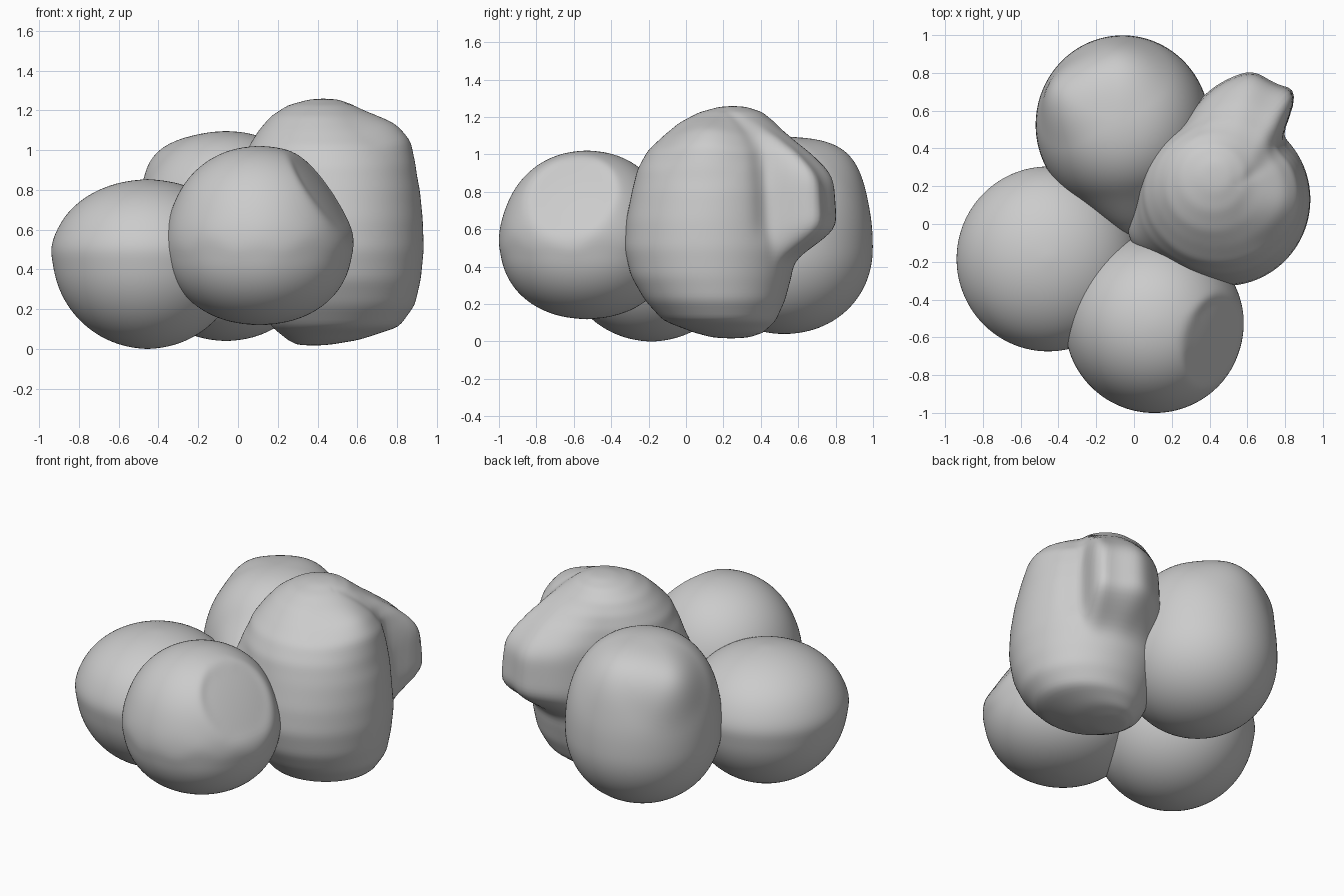
import bpy, bmesh, math
from mathutils import Vector

if "Cube" in bpy.data.objects:
    bpy.data.objects.remove(bpy.data.objects["Cube"])

SIDES = 80


def smooth(a, b, x):
    t = max(0.0, min(1.0, (x - a) / (b - a)))
    return t * t * (3 - 2 * t)


def dome_levels(c, r, up, down, square_up=1.0, square_down=1.0, lip=0.0):
    """Rings (z, cx, cy, rx, ry) of a lobe with different upper and lower halves."""
    out = []
    for i in range(1, 28):
        a = math.radians(-90 + 180 * i / 28)
        s, k = math.sin(a), math.cos(a)
        e, h = (square_up, up) if s > 0 else (square_down, down)
        z = c[2] + math.copysign(abs(s) ** e, s) * h
        k = k ** e
        # narrow overhanging lip where the halves meet
        grow = 1 + lip * smooth(-0.1, 0.02, s) * (1 - smooth(0.05, 0.4, s))
        out.append((z, c[0], c[1], r[0] * k * grow, r[1] * k * grow))
    return out


def lobe(name, levels, deform=None):
    bm = bmesh.new()
    rings = []
    for z, cx, cy, rx, ry in levels:
        ring = []
        for i in range(SIDES):
            a = math.tau * i / SIDES
            p = Vector((cx + rx * math.cos(a), cy + ry * math.sin(a), z))
            ring.append(bm.verts.new(deform(p) if deform else p))
        rings.append(ring)
    for lo, hi in zip(rings, rings[1:]):
        for i in range(SIDES):
            j = (i + 1) % SIDES
            bm.faces.new((lo[i], lo[j], hi[j], hi[i]))
    # close both poles with fans
    for ring, flip in ((rings[0], True), (rings[-1], False)):
        mid = sum((v.co for v in ring), Vector()) / SIDES
        mid.z += -0.004 if flip else 0.004
        pole = bm.verts.new(mid)
        for i in range(SIDES):
            a, b = ring[i], ring[(i + 1) % SIDES]
            bm.faces.new((b, a, pole) if flip else (a, b, pole))
    me = bpy.data.meshes.new(name)
    bm.to_mesh(me)
    bm.free()
    for f in me.polygons:
        f.use_smooth = True
    ob = bpy.data.objects.new(name, me)
    bpy.context.collection.objects.link(ob)
    ob.modifiers.new("soften", 'SUBSURF').levels = 1
    ob.modifiers["soften"].render_levels = 1
    return ob


def flatten(p, n, d, amount):
    over = p.dot(n) - d
    return p - n * over * amount * smooth(-0.01, 0.04, over) if over > 0 else p


def bump(p, centre, radius, push):
    w = 1 - smooth(0, radius, (p - Vector(centre)).length)
    return p + Vector(push) * w


# left lobe: round bowl below, flatter dome above
lobe("left_lobe", dome_levels((-0.455, -0.185, 0.48), (0.48, 0.485), 0.372, 0.48, lip=0.015))

# front lobe: slanted flat on its upper right, wavy seam round the middle
slope = Vector((0.8, -0.22, 0.58)).normalized()


def front_shape(p):
    a = math.atan2(p.y + 0.53, p.x - 0.11)
    w = math.exp(-((p.z - 0.52) / 0.06) ** 2)
    p = p + Vector((0, 0, 0.012 * w * (math.sin(5 * a) + math.sin(11 * a))))
    return flatten(p, slope, 0.9, 0.75)


lobe("front_lobe", dome_levels((0.108, -0.53, 0.52), (0.468, 0.465), 0.5, 0.4, 0.94, 0.94, 0.018),
     front_shape)


# back lobe: barrel-like, high at the back left, drawn to a corner in the middle
def back_shape(p):
    p = bump(p, (-0.36, 0.7, 0.93), 0.3, (-0.05, 0.02, 0.03))
    p = bump(p, (-0.1, 0.84, 0.95), 0.3, (0, 0.02, 0.03))
    return bump(p, (0.0, 0.06, 0.62), 0.34, (0.02, -0.12, 0))


lobe("back_lobe", dome_levels((-0.06, 0.525, 0.5), (0.462, 0.475), 0.595, 0.46, 0.86, 0.96),
     back_shape)

# right lobe: tall body, with a blunt fin flaring to the back on the upper half
body = [
    (0.02, 0.38, 0.24, 0.08, 0.09), (0.045, 0.43, 0.23, 0.18, 0.18),
    (0.11, 0.49, 0.18, 0.32, 0.30), (0.22, 0.50, 0.155, 0.39, 0.375),
    (0.35, 0.49, 0.135, 0.43, 0.43), (0.50, 0.48, 0.13, 0.455, 0.46),
    (0.65, 0.48, 0.13, 0.45, 0.45), (0.80, 0.475, 0.14, 0.44, 0.43),
    (0.92, 0.46, 0.15, 0.43, 0.41), (1.02, 0.455, 0.17, 0.40, 0.375),
    (1.10, 0.44, 0.20, 0.335, 0.32), (1.17, 0.42, 0.22, 0.255, 0.255),
    (1.225, 0.42, 0.24, 0.17, 0.17), (1.255, 0.43, 0.25, 0.07, 0.07)]
levels = []
for a, b in zip(body, body[1:]):
    for k in range(3):
        levels.append(tuple(u + (v - u) * k / 3 for u, v in zip(a, b)))
levels.append(body[-1])


def right_shape(p):
    d = Vector((p.x - 0.48, p.y - 0.15, 0))
    a = math.degrees(math.atan2(d.y, d.x))
    fin = smooth(45, 56, a) * (1 - smooth(76, 128, a))
    fin *= smooth(0.4, 0.64, p.z) * (1 - smooth(0.84, 1.2, p.z))
    # square the end of the fin
    end = 1 + 0.12 * math.exp(-((a - 56) / 5) ** 2) + 0.12 * math.exp(-((a - 77) / 7) ** 2)
    # shallow groove beside the fin
    groove = math.exp(-((a - 38) / 8) ** 2) * smooth(0.5, 0.65, p.z)
    p = p + d.normalized() * (0.22 * fin * end - 0.015 * groove)
    # shoulder on the right of the crown, and the inner corner in the middle
    p = bump(p, (0.76, 0.1, 1.06), 0.26, (0.025, 0, 0.035))
    return bump(p, (0.06, 0.0, 0.65), 0.34, (-0.08, -0.06, 0))


lobe("right_lobe", levels, right_shape)
